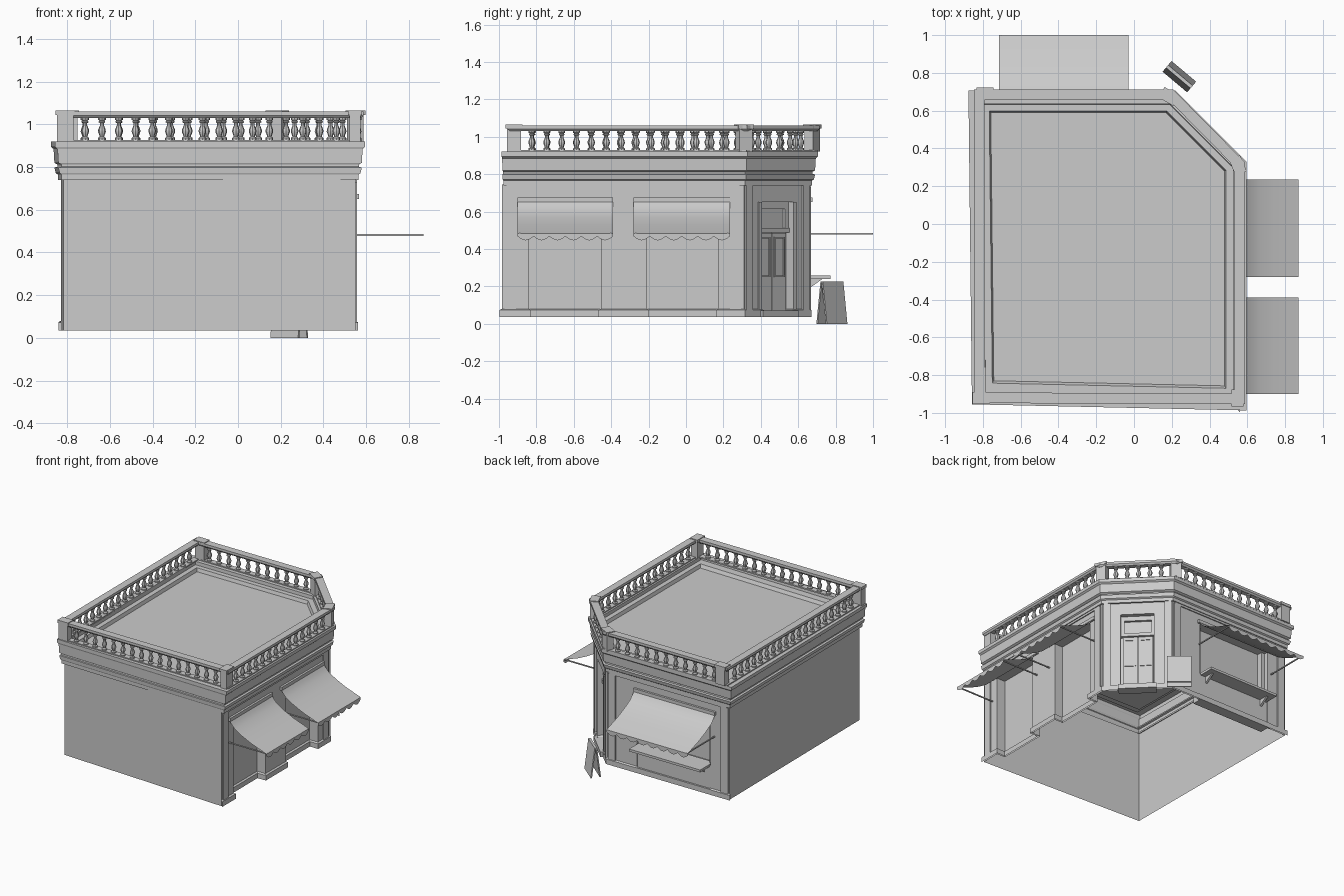
import bpy, bmesh
from math import pi, sin, cos, radians, hypot
from mathutils import Matrix, Vector

if "Cube" in bpy.data.objects:
    bpy.data.objects.remove(bpy.data.objects["Cube"])


def mesh(name, verts, faces, M=Matrix(), smooth=False):
    me = bpy.data.meshes.new(name)
    me.from_pydata([M @ Vector(v) for v in verts], [], faces)
    bm = bmesh.new()
    bm.from_mesh(me)
    bmesh.ops.recalc_face_normals(bm, faces=bm.faces)
    bm.to_mesh(me)
    bm.free()
    if smooth:
        me.polygons.foreach_set("use_smooth", [True] * len(me.polygons))
        me.set_sharp_from_angle(angle=radians(40))
    ob = bpy.data.objects.new(name, me)
    bpy.context.collection.objects.link(ob)
    return ob


def box(name, lo, hi, M=Matrix()):
    v = [(x, y, z) for x in (lo[0], hi[0]) for y in (lo[1], hi[1]) for z in (lo[2], hi[2])]
    f = [(0, 1, 3, 2), (4, 6, 7, 5), (0, 4, 5, 1), (2, 3, 7, 6), (0, 2, 6, 4), (1, 5, 7, 3)]
    return mesh(name, v, f, M)


def frame(x, y, deg):
    # local x runs along the facade, local y points outward
    return Matrix.Translation((x, y, 0)) @ Matrix.Rotation(radians(deg), 4, 'Z')


def offset(path, dists):
    # mitred offset of a counter-clockwise plan, one distance per edge
    n, out = len(path), []
    for i in range(n):
        p, a, b = Vector(path[i]), Vector(path[i - 1]), Vector(path[(i + 1) % n])
        d1, d2 = (p - a).normalized(), (b - p).normalized()
        n1, n2 = Vector((d1.y, -d1.x)), Vector((d2.y, -d2.x))
        k1, k2 = dists[i - 1], dists[i]
        det = n1.x * n2.y - n1.y * n2.x
        out.append(p + Vector(((k1 * n2.y - k2 * n1.y) / det, (n1.x * k2 - n2.x * k1) / det)))
    return out


def sweep(name, path, profile, skip=0, cap=False, loop=False, front=(1, 1)):
    # carries an (offset, height) profile round a plan; the last edge is the front wall
    n, verts, faces = len(path), [], []
    for o, z in profile:
        ds = [o] * (n - 1) + [o * (front[0] if o > 0 else front[1])]
        verts += [(p.x, p.y, z) for p in offset(path, ds)]
    m = len(profile)
    for j in range(m if loop else m - 1):
        k = (j + 1) % m
        for i in range(n - skip):
            h = (i + 1) % n
            faces.append((j * n + i, j * n + h, k * n + h, k * n + i))
    if cap:
        faces.append([(m - 1) * n + i for i in range(n)])
    return mesh(name, verts, faces)


RIGHT, BACK, R = 0.55, 0.66, 0.07
BASE, HEAD, TOP = 0.035, 0.65, 0.745
outline = [(RIGHT, -0.985), (RIGHT, 0.31), (0.2, BACK), (-0.83, BACK), (-0.818, -0.92)]
corner = frame(0.375, 0.485, -45)


def bay(M, half, depth):
    # plan points of a recess, in counter-clockwise order
    pts = [(half, 0), (half, -depth), (-half, -depth), (-half, 0)]
    return [tuple((M @ Vector((x, y, 0)))[:2]) for x, y in pts]


# Walls: lower storey with bays cut into the plan, plain band above
bays = [(frame(RIGHT, -0.6475, -90), 0.1925, R), (frame(RIGHT, -0.0175, -90), 0.1925, R),
        (corner, 0.12, 0.05), (frame(-0.36, BACK, 0), 0.31, R)]
plan = [outline[0]] + bay(*bays[0]) + bay(*bays[1]) + [outline[1]] + bay(*bays[2])
plan += [outline[2]] + bay(*bays[3]) + outline[3:]
sweep("lower_walls", plan, [(0, BASE), (0, HEAD)])
sweep("upper_walls", outline, [(0, HEAD), (0, TOP)])
sweep("skirting", plan, [(0, 0.08), (0.012, 0.073), (0.012, BASE)], skip=2)
for i, (M, h, d) in enumerate(bays):
    mesh(f"bay_soffit_{i}", [(-h, -d, HEAD), (h, -d, HEAD), (h, 0, HEAD), (-h, 0, HEAD)], [(0, 1, 2, 3)], M)

# Cornice, ledge and sunken roof
cornice = [(RIGHT, -0.972)] + outline[1:4] + [(-0.812, -0.942)]
sweep("cornice_and_roof", cornice,
      [(0, 0.74), (0.014, 0.74), (0.014, 0.765), (0.024, 0.772), (0.03, 0.798), (0.016, 0.802),
       (0.016, 0.812), (0.03, 0.82), (0.034, 0.885), (0.046, 0.895), (0.046, 0.92),
       (-0.025, 0.92), (-0.027, 0.895), (-0.063, 0.895), (-0.071, 0.87)], cap=True, front=(0.3, 1.6))

# Balustrade: hand rail, foot rail, posts and turned balusters
rail = [(0.56, -0.925), (0.56, 0.315), (0.195, 0.685), (-0.82, 0.685), (-0.815, -0.92)]
sweep("hand_rail", rail, [(-0.018, 1.03), (0.018, 1.03), (0.028, 1.042), (0.028, 1.06),
                          (-0.028, 1.06), (-0.028, 1.042)], loop=True)
sweep("foot_rail", rail, [(-0.022, 0.918), (-0.022, 0.928), (0.022, 0.928), (0.022, 0.918)], loop=True)
posts = [(0.548, -0.92, 90), (0.55, 0.31, -67.5), (0.185, 0.675, -30), (-0.79, 0.69, 0), (-0.81, -0.922, 0)]
for i, (x, y, a) in enumerate(posts):
    M = frame(x, y, a)
    box(f"post_{i}", (-0.038, -0.026, 0.92), (0.038, 0.026, 1.045), M)
    box(f"post_cap_{i}", (-0.045, -0.032, 1.045), (0.045, 0.032, 1.066), M)

prof = [(0.018, 0.926), (0.018, 0.937), (0.010, 0.943), (0.012, 0.950), (0.018, 0.966), (0.017, 0.976),
        (0.009, 0.996), (0.009, 1.006), (0.015, 1.010), (0.015, 1.014), (0.011, 1.018), (0.018, 1.022), (0.018, 1.032)]
S = 8
verts = [(r * cos(2 * pi * s / S), r * sin(2 * pi * s / S), z) for r, z in prof for s in range(S)]
faces = [(j * S + s, j * S + (s + 1) % S, (j + 1) * S + (s + 1) % S, (j + 1) * S + s)
         for j in range(len(prof) - 1) for s in range(S)]
first = None
for i in range(5):
    (ax, ay), (bx, by) = rail[i], rail[(i + 1) % 5]
    length = hypot(bx - ax, by - ay)
    n = round((length - 0.12) / 0.08)
    for k in range(n):
        t = (0.06 + (k + 0.5) * (length - 0.12) / n) / length
        if first is None:
            ob = first = mesh("baluster", verts, faces, smooth=True)
        else:
            ob = bpy.data.objects.new("baluster", first.data)
            bpy.context.collection.objects.link(ob)
        ob.location = (ax + t * (bx - ax), ay + t * (by - ay), 0)


# Awnings: sagging sheet, scalloped valance, roller and two arms
def awning(tag, M, width, reach, scallops):
    h = width / 2
    curve = [(0.02, 0.66), (0.08, 0.632), (0.17, 0.602), (0.36, 0.566), (0.6, 0.53), (1, 0.484)]
    v = [(x, d * reach, z) for d, z in curve for x in (-h, h)]
    mesh(f"awning_sheet_{tag}", v, [(2 * i, 2 * i + 1, 2 * i + 3, 2 * i + 2) for i in range(5)], M, True)
    steps = scallops * 6
    v = []
    for i in range(steps + 1):
        x = -h + width * i / steps
        v += [(x, reach, 0.484), (x, reach, 0.468 - 0.022 * sin(pi * (i % 6) / 6))]
    mesh(f"awning_valance_{tag}", v, [(2 * i, 2 * i + 1, 2 * i + 3, 2 * i + 2) for i in range(steps)], M)
    box(f"awning_roller_{tag}", (-h, 0, 0.65), (h, 0.016, 0.675), M)
    for s in (-1, 1):
        x = s * (h - 0.012)
        box(f"awning_arm_{tag}", (x - 0.004, -0.02, 0.478), (x + 0.004, reach, 0.486), M)


awning("right_a", frame(RIGHT, -0.645, -90), 0.51, 0.32, 6)
awning("right_b", frame(RIGHT, -0.0225, -90), 0.515, 0.32, 6)
awning("back", frame(-0.3725, BACK, 0), 0.685, 0.34, 8)

# Raised borders round the shop fronts
for tag, M, lo, hi in (("right", frame(RIGHT, 0, -90), -0.235, 0.91), ("back", frame(0, BACK, 0), -0.76, 0.13)):
    box(f"{tag}_frieze", (lo - 0.05, 0, 0.725), (hi + 0.05, 0.008, 0.745), M)
    for a, b in ((lo - 0.06, lo), (hi, hi + 0.06)):
        box(f"{tag}_pilaster", (a, 0, 0.07), (b, 0.008, 0.73), M)

# Serving window: low wall, skirting, frame, shelf and brackets
W = frame(-0.36, BACK, 0)
box("window_low_wall", (-0.31, -R, BASE), (0.31, -0.002, 0.25), W)
box("window_skirting", (-0.325, -0.002, BASE), (0.325, 0.012, 0.075), W)
for s in (-1, 1):
    box("window_jamb", (s * 0.295 - 0.015, -R, 0.25), (s * 0.295 + 0.015, -0.03, HEAD), W)
box("serving_shelf", (-0.3, -0.05, 0.24), (0.3, 0.112, 0.258), W)
for x in (-0.25, 0.25):
    v = [(x + s, y, z) for s in (-0.008, 0.008) for y, z in ((0, 0.24), (0.07, 0.24), (0, 0.19))]
    mesh("shelf_bracket", v, [(0, 1, 2), (3, 5, 4), (0, 3, 4, 1), (1, 4, 5, 2), (2, 5, 3, 0)], W)

# Corner entrance: pilasters, architrave, step, double door and transom
D = -0.05
for s in (-1, 1):
    box("corner_pilaster", (s * 0.215 - 0.025, 0, 0.06), (s * 0.215 + 0.025, 0.012, TOP), corner)
    box("door_architrave", (s * 0.13 - 0.012, 0, 0.07), (s * 0.13 + 0.012, 0.008, 0.65), corner)
    box("door_leaf", (s * 0.055 - 0.052, D, 0.07), (s * 0.055 + 0.052, D + 0.012, 0.485), corner)
    z0, z1 = 0.25, 0.465
    for a, b in ((-0.04, -0.032), (0.032, 0.04)):
        box("door_panel_stile", (s * 0.055 + a, D, z0), (s * 0.055 + b, D + 0.018, z1), corner)
    for z in (z0, z1 - 0.008):
        box("door_panel_rail", (s * 0.055 - 0.04, D, z), (s * 0.055 + 0.04, D + 0.018, z + 0.008), corner)
    box("transom_side", (s * 0.108 - 0.012, D, 0.5), (s * 0.108 + 0.012, D + 0.018, 0.64), corner)
box("transom_bar", (-0.12, D, 0.488), (0.12, D + 0.025, 0.512), corner)
box("transom_top", (-0.12, D, 0.615), (0.12, D + 0.018, HEAD), corner)
box("door_step", (-0.135, D, BASE), (0.135, 0.03, 0.072), corner)

# Folding pavement sign standing on the ground
sign = frame(0.24, 0.78, -40)
for s in (-1, 1):
    v = [(x, s * y, z) for x in (-0.085, 0.085)
         for y, z in ((0.037, 0), (0.028, 0), (0.0, 0.225), (0.009, 0.225))]
    mesh("sign_board", v, [(0, 1, 2, 3), (7, 6, 5, 4), (0, 4, 5, 1), (1, 5, 6, 2), (2, 6, 7, 3), (3, 7, 4, 0)], sign)
